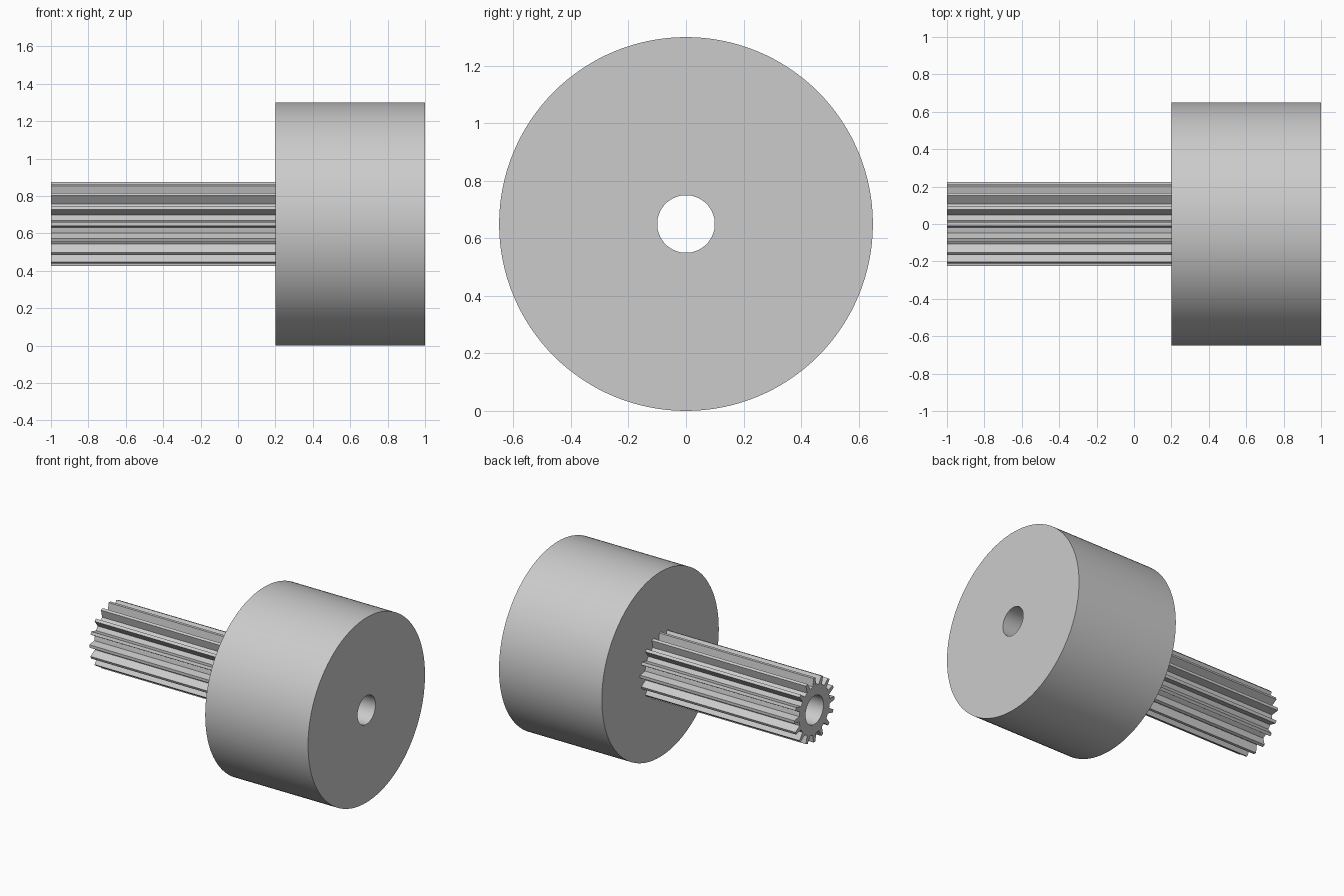
import bpy, bmesh, math
from math import cos, sin, tau

cube = bpy.data.objects.get("Cube")
if cube:
    bpy.data.objects.remove(cube)

AXIS_Z = 0.65
BORE = 0.1

grey = bpy.data.materials.new("light_grey")
grey.use_nodes = True
colour = (0.6, 0.6, 0.6, 1)
grey.diffuse_color = colour
grey.node_tree.nodes["Principled BSDF"].inputs["Base Color"].default_value = colour


def bored_bar(name, outline, x0, x1):
    """Extrude a (radius, angle) outline along x, with a round bore through it."""
    bm = bmesh.new()

    def ring(x, points):
        return [bm.verts.new((x, r * cos(a), AXIS_Z + r * sin(a))) for r, a in points]

    bore = [(BORE, a) for _, a in outline]
    loops = [ring(x0, outline), ring(x1, outline), ring(x1, bore), ring(x0, bore)]
    n = len(outline)
    for k in range(4):
        a, b = loops[k], loops[(k + 1) % 4]
        for i in range(n):
            j = (i + 1) % n
            bm.faces.new((a[i], a[j], b[j], b[i]))
    bmesh.ops.recalc_face_normals(bm, faces=bm.faces)
    mesh = bpy.data.meshes.new(name)
    bm.to_mesh(mesh)
    bm.free()
    mesh.materials.append(grey)
    obj = bpy.data.objects.new(name, mesh)
    bpy.context.collection.objects.link(obj)
    bpy.ops.object.select_all(action="DESELECT")
    bpy.context.view_layer.objects.active = obj
    obj.select_set(True)
    bpy.ops.object.shade_smooth_by_angle(angle=math.radians(25))
    return obj


# Wide drum
SIDES = 128
bored_bar("drum", [(0.65, tau * i / SIDES) for i in range(SIDES)], 0.2, 1.0)

# Splined shaft: tapered teeth with narrow flat tips
TEETH, TIP, ROOT = 16, 0.225, 0.17
tip_half, root_half = 0.01 / TIP, 0.018 / ROOT
pitch = tau / TEETH
outline = []
for t in range(TEETH):
    a = t * pitch
    outline += [(ROOT, a - root_half), (TIP, a - tip_half), (TIP, a + tip_half),
                (ROOT, a + root_half), (ROOT, a + pitch / 2)]
bored_bar("splined_shaft", outline, -1.0, 0.2)
